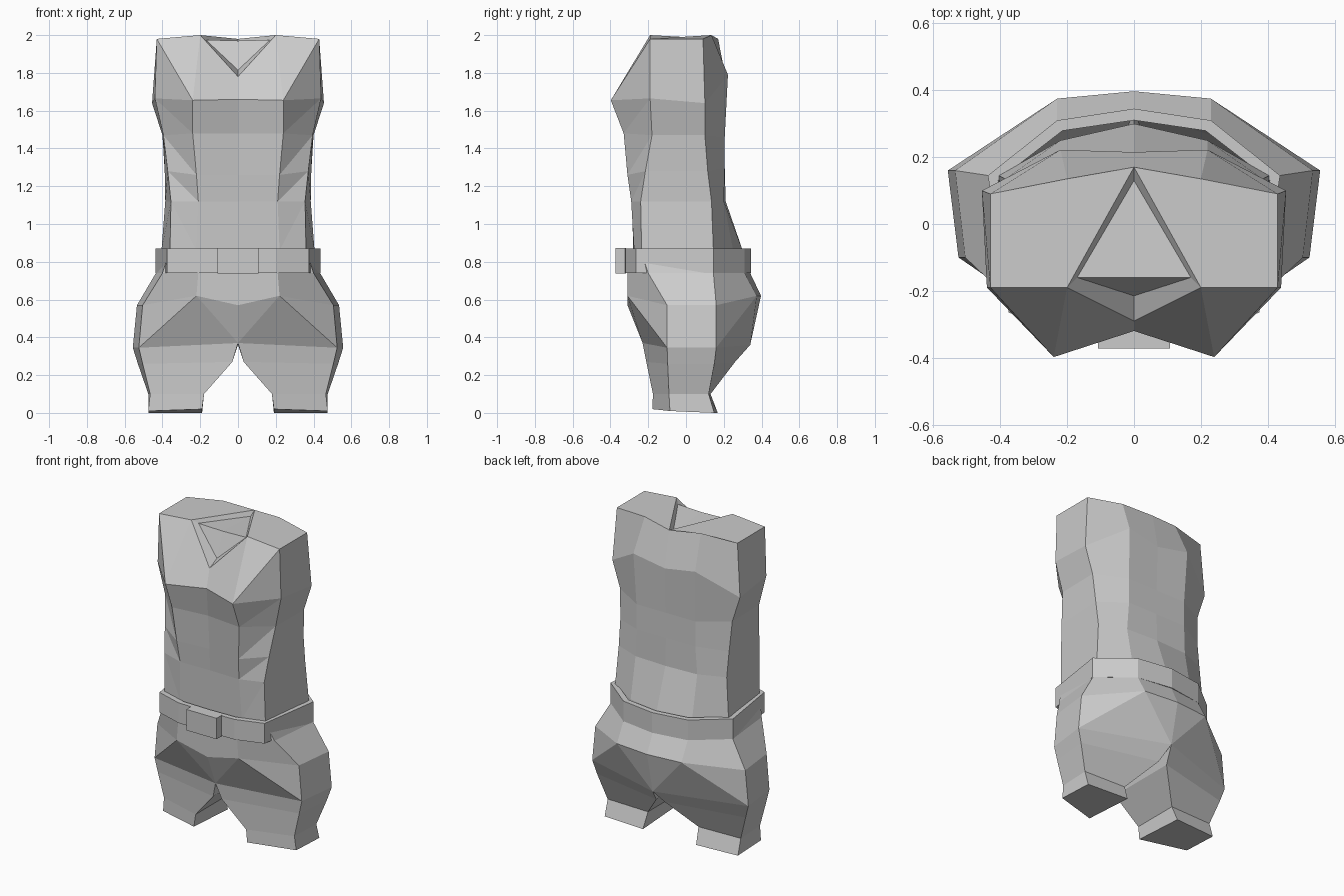
import bpy, bmesh

if "Cube" in bpy.data.objects:
    bpy.data.objects.remove(bpy.data.objects["Cube"])


def ring(zf, zb, y_front, f, s1, s2, b, y_back):
    """Half cross-section: front centre, front, two side corners, back, back centre."""
    zm = (zf + zb) / 2
    return [(0, y_front, zf), (*f, zf), (*s1, zm),
            (*s2, zm), (*b, zb), (0, y_back, zb)]


def build(name, faces):
    """Mirror the half's faces across x, weld and make a flat shaded object."""
    bm = bmesh.new()
    for side in (1, -1):
        for face in faces:
            bm.faces.new([bm.verts.new((x * side, y, z)) for x, y, z in face])
    bmesh.ops.remove_doubles(bm, verts=bm.verts, dist=0.0005)
    bmesh.ops.recalc_face_normals(bm, faces=bm.faces)
    mesh = bpy.data.meshes.new(name)
    bm.to_mesh(mesh)
    bm.free()
    obj = bpy.data.objects.new(name, mesh)
    bpy.context.collection.objects.link(obj)
    return obj


def strip(a, b, closed=False, split=()):
    """Quads between two rings; listed columns are split into triangles."""
    n, faces = len(a), []
    for i in range(n if closed else n - 1):
        j = (i + 1) % n
        if i in split:
            faces += [[a[i], a[j], b[i]], [a[j], b[j], b[i]]]
        else:
            faces.append([a[i], a[j], b[j], b[i]])
    return faces


def loft(rings, **options):
    return [q for a, b in zip(rings, rings[1:]) for q in strip(a, b, **options)]


# Sleeveless shirt body, shoulders to waist
top = [(0, -.29, 1.78), (.2, -.19, 2), (.43, -.19, 1.98),
       (.43, .09, 1.98), (.2, .135, 2), (0, .17, 1.98)]
bust = [(0, -.32, 1.66), (.24, -.398, 1.655), (.44, -.19, 1.665),
        (.455, .1, 1.64), (.22, .222, 1.79), (0, .215, 1.75)]
torso = [
    top, bust,
    ring(1.48, 1.46, -.305, (.24, -.33), (.395, -.18), (.40, .10), (.21, .205), .205),
    ring(1.26, 1.30, -.29, (.22, -.31), (.372, -.215), (.388, .115), (.21, .205), .205),
    ring(1.12, 1.12, -.285, (.21, -.29), (.355, -.24), (.385, .135), (.22, .20), .21),
    ring(.86, .86, -.28, (.22, -.275), (.36, -.235), (.405, .145), (.22, .25), .30),
    ring(.78, .78, -.28, (.22, -.275), (.36, -.235), (.405, .145), (.22, .25), .30),
]
faces = loft(torso, split=(1,))
faces.append(top[1:])
# Slightly recessed neckline with a flat top and a sloping front
rim = [top[0], top[1], top[5]]
neck = [(0, -.215, 1.815), (.17, -.16, 1.975), (0, .13, 1.955)]
middle = (0, -.16, 1.97)
faces += strip(rim, neck)
faces += [[neck[0], neck[1], middle], [middle, neck[1], neck[2]]]
build("shirt_torso", faces)

# Shorts: hips, seat facets, then two separate four-sided legs
hips = [
    ring(.80, .80, -.30, (.21, -.29), (.38, -.22), (.42, .14), (.23, .28), .32),
    ring(.74, .74, -.31, (.21, -.31), (.40, -.20), (.435, .145), (.23, .31), .34),
    [(0, -.31, .57), (.22, -.31, .62), (.505, -.10, .57),
     (.535, .16, .57), (.23, .375, .62), (0, .397, .62)],
]
legs = [
    [(0, -.23, .37), (.525, -.1, .345), (.557, .16, .345), (0, .34, .36)],
    [(.03, -.21, .27), (.505, -.097, .26), (.53, .15, .26), (.03, .26, .27)],
    [(.18, -.175, .10), (.465, -.09, .10), (.475, .12, .10), (.18, .13, .10)],
    [(.19, -.178, .02), (.475, -.085, .01), (.475, .15, 0), (.19, .168, 0)],
]
fc, f, s1, s2, b, bc = hips[-1]
cf, l1, l2, cb = legs[0]
faces = loft(hips)
faces += [[fc, f, cf], [f, l1, cf], [f, s1, l1], [s1, s2, l2, l1],
          [s2, b, l2], [b, cb, l2], [b, bc, cb]]
faces += loft(legs, closed=True)
faces.append(legs[-1])
build("shorts", faces)

# Belt band
outer = [(0, -.325), (.2, -.32), (.375, -.265), (.437, .145), (.23, .31), (0, .345)]
inside = [(x * .93, y * .9) for x, y in outer]
loops = [[(x, y, z) for x, y in pts]
         for pts, z in ((inside, .74), (outer, .74), (outer, .87), (inside, .87), (inside, .74))]
build("belt", loft(loops))

# Buckle block
bpy.ops.mesh.primitive_cube_add(size=1, location=(0, -.345, .805))
buckle = bpy.context.object
buckle.name = "belt_buckle"
buckle.scale = (.216, .055, .135)
